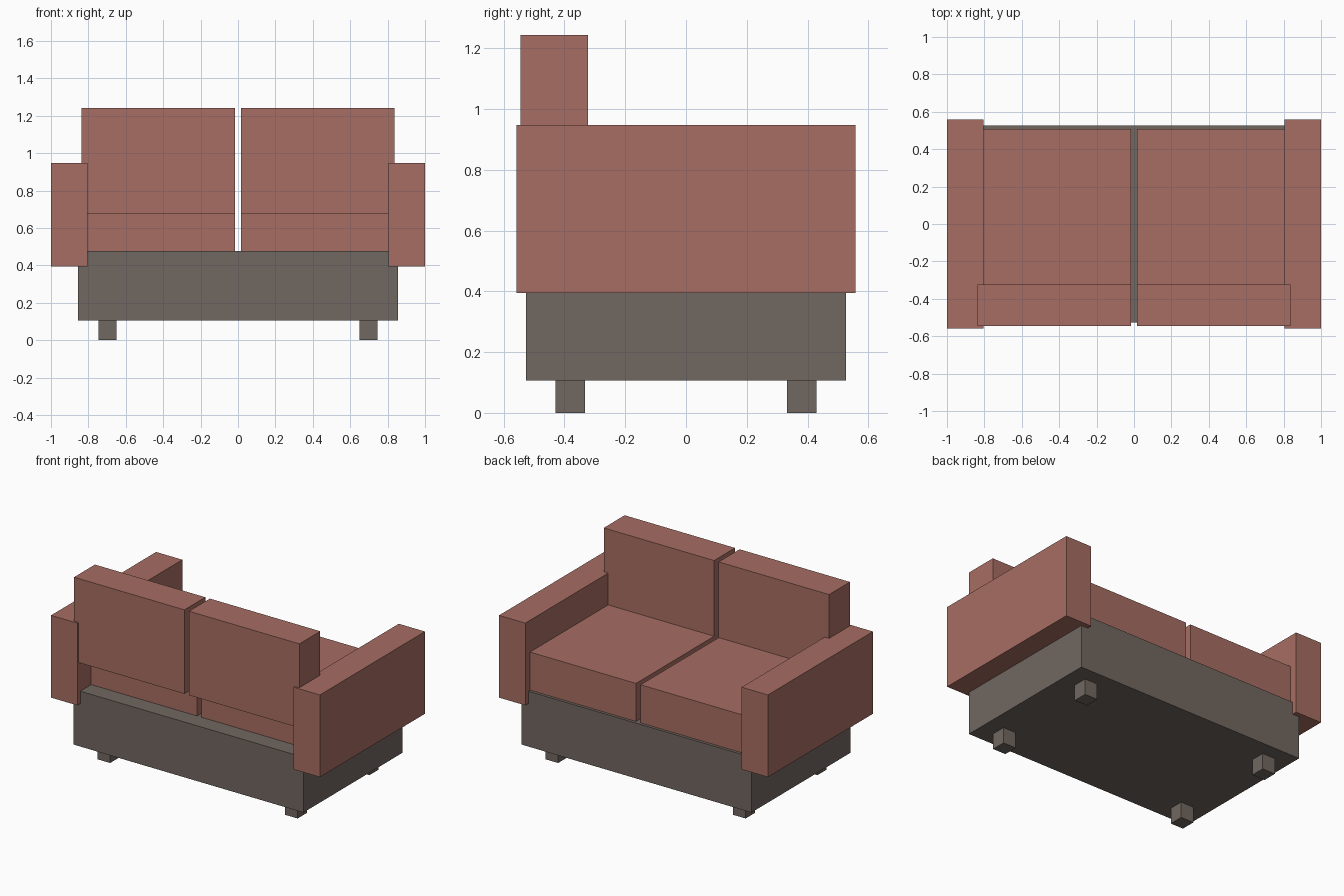
import bpy

if "Cube" in bpy.data.objects:
    bpy.data.objects.remove(bpy.data.objects["Cube"])


def material(name, color):
    mat = bpy.data.materials.new(name)
    mat.diffuse_color = (*color, 1.0)
    mat.use_nodes = True
    mat.node_tree.nodes["Principled BSDF"].inputs["Base Color"].default_value = mat.diffuse_color
    return mat


FABRIC = material("red_fabric", (0.385, 0.155, 0.125))
FRAME = material("dark_frame", (0.165, 0.135, 0.117))


def box(name, mat, x, y, z):
    """Box spanning the given (min, max) ranges."""
    spans = (x, y, z)
    bpy.ops.mesh.primitive_cube_add(size=1, location=[(a + b) / 2 for a, b in spans])
    obj = bpy.context.object
    obj.name = name
    obj.scale = [b - a for a, b in spans]
    bpy.ops.object.transform_apply(location=False, rotation=False, scale=True)
    obj.data.materials.append(mat)
    return obj


def mirrored(side, inner, outer):
    """X range on the left (-1) or right (1) side."""
    return tuple(sorted((side * inner, side * outer)))


# Base frame
box("base", FRAME, (-0.855, 0.855), (-0.526, 0.526), (0.106, 0.478))

for side, label in ((-1, "left"), (1, "right")):
    # Armrest, seat cushion and backrest cushion (the backrest sinks into the seat)
    box(f"{label}_arm", FABRIC, mirrored(side, 0.805, 1.0), (-0.558, 0.558), (0.395, 0.948))
    box(f"{label}_seat_cushion", FABRIC, mirrored(side, 0.017, 0.838), (-0.41, 0.507), (0.478, 0.734))
    box(f"{label}_back_cushion", FABRIC, mirrored(side, 0.017, 0.838), (-0.545, -0.323), (0.678, 1.243))

    # Short square feet
    for y, row in (((-0.43, -0.333), "front"), ((0.333, 0.43), "back")):
        box(f"{row}_{label}_leg", FRAME, mirrored(side, 0.65, 0.745), y, (0.0, 0.106))
